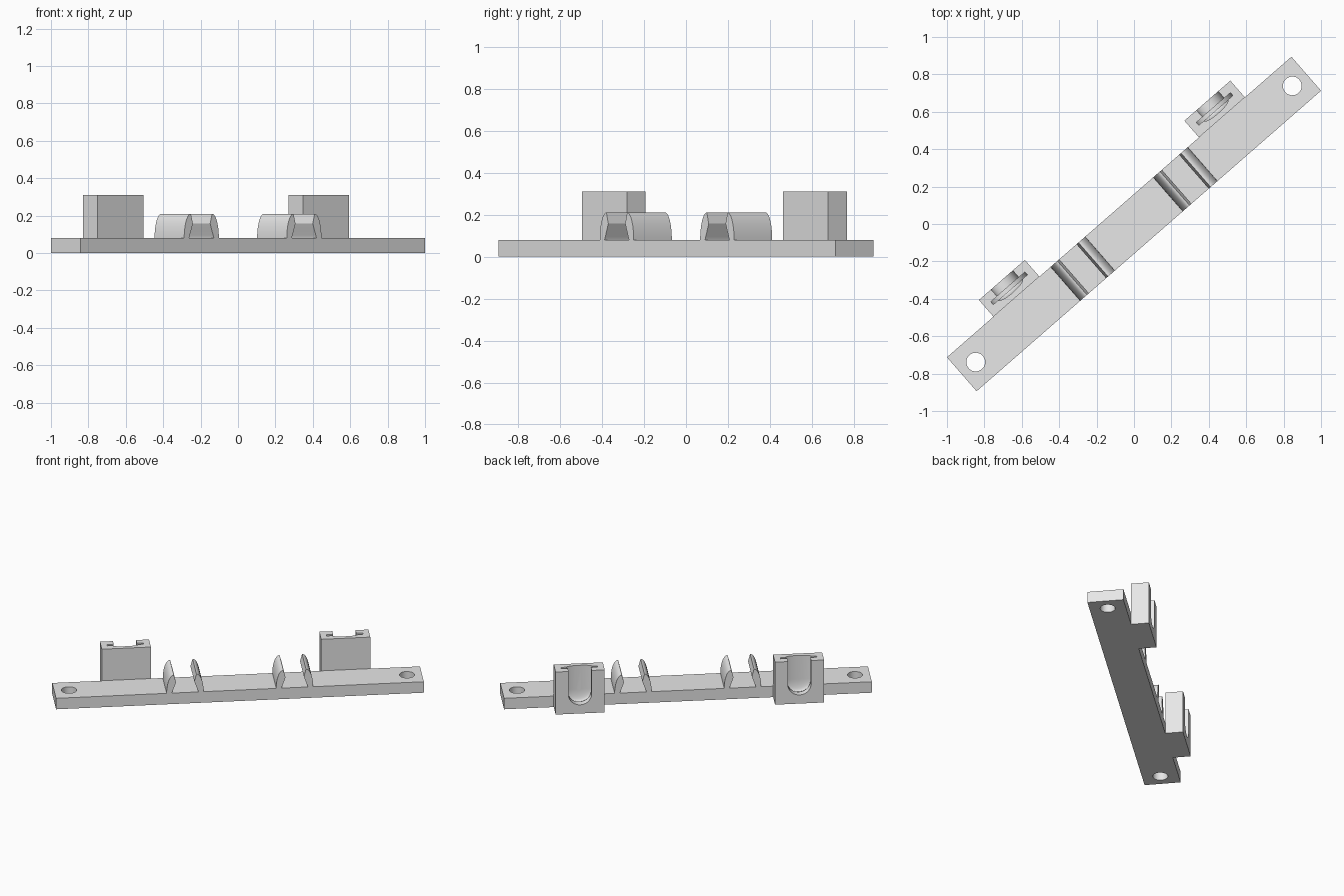
import bpy, bmesh, math

if "Cube" in bpy.data.objects:
    bpy.data.objects.remove(bpy.data.objects["Cube"], do_unlink=True)

ANGLE = math.radians(41.1)      # the whole rail lies diagonally
HALF_LEN, HALF_WID, THICK = 1.222, 0.1205, 0.08
HOLDER_X, CLIP_X, HOLE_X = 0.729, 0.364, 1.123

grey = bpy.data.materials.new("plain grey")
grey.use_nodes = True
grey.diffuse_color = (0.8, 0.8, 0.8, 1)
grey.node_tree.nodes["Principled BSDF"].inputs["Base Color"].default_value = (0.8, 0.8, 0.8, 1)


def loft(name, rings):
    """Closed solid through matching rings of points."""
    bm = bmesh.new()
    loops = [[bm.verts.new(p) for p in ring] for ring in rings]
    n = len(loops[0])
    for a, b in zip(loops, loops[1:]):
        for i in range(n):
            j = (i + 1) % n
            bm.faces.new((a[i], a[j], b[j], b[i]))
    bm.faces.new(loops[0])
    bm.faces.new(loops[-1][::-1])
    bmesh.ops.recalc_face_normals(bm, faces=bm.faces)
    mesh = bpy.data.meshes.new(name)
    bm.to_mesh(mesh)
    bm.free()
    mesh.materials.append(grey)
    ob = bpy.data.objects.new(name, mesh)
    ob.rotation_euler.z = ANGLE
    bpy.context.collection.objects.link(ob)
    return ob


def box(name, x0, x1, y0, y1, z0, z1):
    return loft(name, [[(x0, y0, z), (x1, y0, z), (x1, y1, z), (x0, y1, z)] for z in (z0, z1)])


def select(ob):
    bpy.ops.object.select_all(action='DESELECT')
    ob.select_set(True)
    bpy.context.view_layer.objects.active = ob


def cut(ob, cutter):
    bpy.context.view_layer.update()
    mod = ob.modifiers.new("cut", 'BOOLEAN')
    mod.operation = 'DIFFERENCE'
    mod.solver = 'EXACT'
    mod.object = cutter
    select(ob)
    bpy.ops.object.modifier_apply(modifier=mod.name)
    bpy.data.objects.remove(cutter, do_unlink=True)


def smooth(ob):
    select(ob)
    bpy.ops.object.shade_smooth_by_angle(angle=math.radians(30))


def circle(cx, r, z, n=40):
    return [(cx + r * math.cos(2 * math.pi * i / n), r * math.sin(2 * math.pi * i / n), z)
            for i in range(n)]


def u_ring(cx, r, y, cz=0.14, n=28):
    """Upright U: half-round bottom with straight sides, open past the top."""
    pts = [(cx + r * math.cos(math.pi * (1 + i / n)), y, cz + r * math.sin(math.pi * (1 + i / n)))
           for i in range(n + 1)]
    top = 0.4 + r
    return [(cx - r, y, top)] + pts + [(cx + r, y, top)]


# Flat rail with a screw hole near each end
rail = box("rail", -HALF_LEN, HALF_LEN, -HALF_WID, HALF_WID, 0, THICK)
for s in (-1, 1):
    cut(rail, loft("hole_cutter", [circle(s * HOLE_X, 0.05, z) for z in (-0.1, 0.2)]))
smooth(rail)

# Outer side of a spring clip arm is a rounded curve, inner side has a lip
arm = [(0.075 + 0.048 * math.cos(t), THICK + 0.13 * math.sin(t))
       for t in (i * math.pi / 24 for i in range(13))]
arm += [(0.061, 0.157), (0.074, 0.12), (0.083, 0.095), (0.088, THICK), (0.088, 0.07), (0.123, 0.07)]

for side, s in (("right", -1), ("left", 1)):
    # Block with a slot, a domed pocket behind it and a U-shaped opening
    cx = s * HOLDER_X
    holder = box(side + "_holder", cx - 0.163, cx + 0.163, HALF_WID, 0.239, 0, 0.31)
    dome = [(0.085 * math.sin(t), 0.17 - 0.02 * math.cos(t))
            for t in (math.pi / 2 * i / 8 for i in range(1, 9))]
    steps = dome + [(0.121, 0.17), (0.121, 0.19), (0.077, 0.19), (0.077, 0.3)]
    cut(holder, loft("pocket_cutter", [u_ring(cx, r, y) for r, y in steps]))
    smooth(holder)

    # Pair of facing clip arms
    for end, m in (("inner", -s), ("outer", s)):
        clip = loft(f"{side}_{end}_clip_arm",
                    [[(s * CLIP_X + m * x, y, z) for x, z in arm] for y in (-HALF_WID, HALF_WID)])
        smooth(clip)
